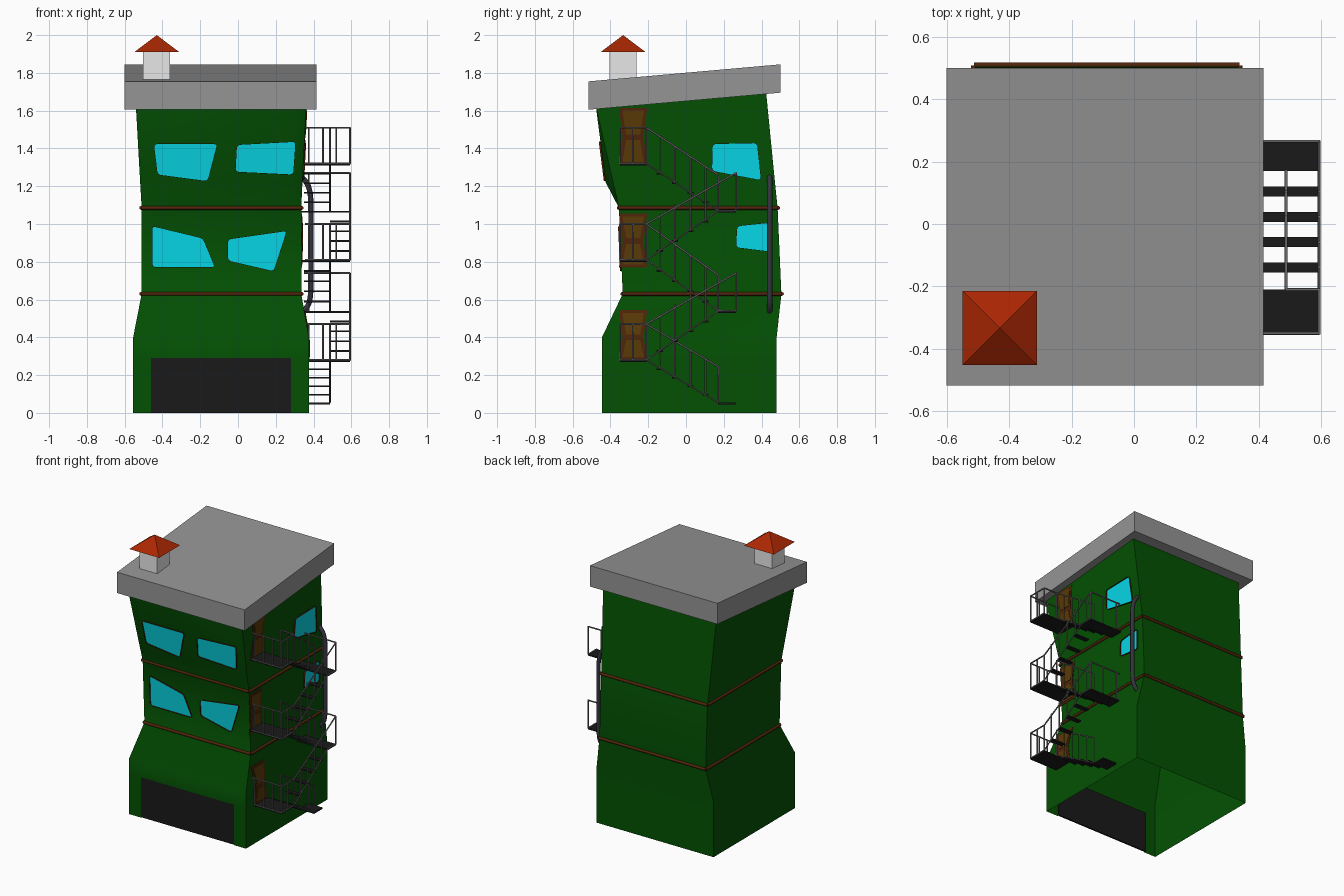
import bpy, bmesh, math
from mathutils import Vector, Matrix

if "Cube" in bpy.data.objects:
    bpy.data.objects.remove(bpy.data.objects["Cube"])


def mat(name, r, g, b):
    m = bpy.data.materials.new(name)
    m.diffuse_color = (r, g, b, 1)
    m.use_nodes = True
    m.node_tree.nodes["Principled BSDF"].inputs["Base Color"].default_value = m.diffuse_color
    return m


GREEN = mat("green wall", .001, .083, .001)
GREY = mat("roof grey", .3, .3, .3)
PALE = mat("chimney pale grey", .8, .8, .8)
RED = mat("cap red", .4, .02, .001)
GLASS = mat("window cyan", .002, .68, .8)
DARK = mat("dark metal", .01, .01, .01)
STEEL = mat("rail steel", .16, .15, .16)
TRIM = mat("trim brown", .08, .018, .003)
WOOD = mat("door wood", .1, .042, .002)
PIPE = mat("pipe slate", .035, .035, .05)


def finish(bm, name, m, smooth=0):
    bmesh.ops.recalc_face_normals(bm, faces=bm.faces)
    me = bpy.data.meshes.new(name)
    bm.to_mesh(me)
    bm.free()
    me.materials.append(m)
    ob = bpy.data.objects.new(name, me)
    bpy.context.collection.objects.link(ob)
    if smooth:
        bpy.ops.object.select_all(action='DESELECT')
        ob.select_set(True)
        bpy.context.view_layer.objects.active = ob
        bpy.ops.object.shade_smooth_by_angle(angle=math.radians(smooth))
    return ob


def box(bm, x0, x1, y0, y1, z0, z1, shear=0):
    vs = bmesh.ops.create_cube(bm, size=1)["verts"]
    for v in vs:
        c = v.co
        c.x = x0 if c.x < 0 else x1
        c.y = y0 if c.y < 0 else y1
        c.z = (z0 if c.z < 0 else z1) + shear * (c.y - y0)


def rod(bm, a, b, r=.0048, n=8):
    a, b = Vector(a), Vector(b)
    d = b - a
    M = Matrix.Translation((a + b) / 2) @ d.to_track_quat('Z', 'Y').to_matrix().to_4x4()
    bmesh.ops.create_cone(bm, cap_ends=True, segments=n, radius1=r, radius2=r,
                          depth=d.length, matrix=M)


def interp(tab, z):
    for (z0, v0), (z1, v1) in zip(tab, tab[1:]):
        if z <= z1:
            return v0 + (v1 - v0) * (z - z0) / (z1 - z0)
    return tab[-1][1]


# ---- tower shell: z front, z back, x left, x right, y corner, y front middle, y back, margin
rows = [(0, 0, -.555, .375, -.445, -.445, .48, .095),
        (.29, .29, -.555, .375, -.445, -.445, .48, .095),
        (.4, .4, -.555, .375, -.445, -.445, .48, .095),
        (.63, .63, -.51, .335, -.335, -.335, .505, .05),
        (1.085, 1.085, -.51, .335, -.355, -.355, .485, .04),
        (1.22, 1.22, -.518, .341, -.386, -.425, .471, .05),
        (1.63, 1.71, -.541, .362, -.478, -.478, .423, .05)]
bm = bmesh.new()
rings = []
for zf, zb, xl, xr, yc, ym, yb, m in rows:
    pts = [(xl, yc, zf), (xl + m, ym, zf), (xr - m, ym, zf), (xr, yc, zf), (xr, yb, zb), (xl, yb, zb)]
    rings.append([bm.verts.new(p) for p in pts])
for r, (lo, hi) in enumerate(zip(rings, rings[1:])):
    for i in range(6):
        if r == 0 and i == 1:
            continue                     # garage opening
        j = (i + 1) % 6
        bm.faces.new((lo[i], lo[j], hi[j], hi[i]))
finish(bm, "tower_walls", GREEN, 48)

bm = bmesh.new()
box(bm, -.462, .282, -.44, -.428, 0, .292)
finish(bm, "garage_door", DARK)

# ---- roof slab and chimney
bm = bmesh.new()
box(bm, -.6, .415, -.517, .5, 1.605, 1.755, .0887)
finish(bm, "roof_slab", GREY)
bm = bmesh.new()
box(bm, -.502, -.36, -.405, -.262, 1.74, 1.915)
finish(bm, "chimney", PALE)
bm = bmesh.new()
bmesh.ops.create_cone(bm, cap_ends=True, segments=4, radius1=.119 * math.sqrt(2), radius2=0, depth=.09,
                      matrix=Matrix.Translation((-.43, -.333, 1.955)) @ Matrix.Rotation(math.pi / 4, 4, 'Z'))
finish(bm, "chimney_cap", RED)

# ---- trim bands between floors
for k, r in enumerate((3, 4)):
    z, _, xl, xr, yc, _, yb, _ = rows[r]
    c = [(xl - .003, yc - .002, z), (xr + .003, yc - .002, z), (xr + .003, yb + .003, z), (xl - .003, yb + .003, z)]
    bm = bmesh.new()
    for i in range(4):
        rod(bm, c[i], c[(i + 1) % 4], .01, 10)
    finish(bm, f"trim_band_{k + 1}", TRIM, 50)

# ---- plates that follow the front or right wall
FRONT = [(r[0], r[5]) for r in rows]
RIGHT = [(r[0], r[3]) for r in rows]


def plate(name, pts, side, out, m, bevel=0, pane=None):
    bm = bmesh.new()
    vs = [bm.verts.new((u, interp(FRONT, z), z) if side == "front" else (interp(RIGHT, z), u, z))
          for u, z in pts]
    bm.faces.new(vs)
    if bevel:
        bmesh.ops.bevel(bm, geom=bm.verts[:], offset=bevel, segments=3, profile=.5, affect='VERTICES')
    off = Vector((0, -out, 0)) if side == "front" else Vector((out, 0, 0))
    ext = bmesh.ops.extrude_face_region(bm, geom=bm.faces[:])["geom"]
    for v in ext:
        if isinstance(v, bmesh.types.BMVert):
            v.co += off
    if pane:                             # sink the pane behind a thin frame lip
        bmesh.ops.recalc_face_normals(bm, faces=bm.faces)
        face = [f for f in ext if isinstance(f, bmesh.types.BMFace)][0]
        bmesh.ops.inset_region(bm, faces=[face], thickness=.002)
        sunk = bmesh.ops.extrude_face_region(bm, geom=[face])["geom"]
        if face.is_valid:
            bmesh.ops.delete(bm, geom=[face], context='FACES_ONLY')
        for g in sunk:
            if isinstance(g, bmesh.types.BMVert):
                g.co -= off * .8
            elif isinstance(g, bmesh.types.BMFace):
                g.material_index = 1
    ob = finish(bm, name, m)
    if pane:
        ob.data.materials.append(pane)


windows = [
    ("front", [(-.455, .99), (-.455, .77), (-.12, .77), (-.185, .925)]),
    ("front", [(-.055, .92), (.26, .965), (.19, .748), (-.055, .805)]),
    ("front", [(-.447, 1.425), (-.108, 1.425), (-.16, 1.225), (-.427, 1.26)]),
    ("front", [(-.007, 1.42), (.306, 1.437), (.294, 1.26), (-.015, 1.275)]),
    ("right", [(.27, .99), (.44, 1.008), (.44, .853), (.263, .875)]),
    ("right", [(.14, 1.425), (.377, 1.43), (.399, 1.23), (.136, 1.28)])]
for i, (side, pts) in enumerate(windows):
    plate(f"window_{i + 1}", pts, side, .009, TRIM, .018, GLASS)

# ---- waisted doors, each with an upper and a lower panel
for i, (z0, zm, z1) in enumerate([(.28, .4, .545), (.77, .91, 1.055), (1.31, 1.46, 1.615)]):
    for part, za, zb in (("lower", z0, zm), ("upper", zm, z1)):
        wa, wb = (.075, .055) if part == "lower" else (.055, .075)
        c = -.28
        plate(f"door_{i + 1}_{part}_frame", [(c - wa, za), (c + wa, za), (c + wb, zb), (c - wb, zb)],
              "right", .003, TRIM)
        plate(f"door_{i + 1}_{part}_panel",
              [(c - wa + .018, za + .015), (c + wa - .018, za + .015), (c + wb - .018, zb - .015),
               (c - wb + .018, zb - .015)], "right", .006, WOOD)

# ---- drain pipe
cu = bpy.data.curves.new("drain_pipe", 'CURVE')
cu.dimensions = '3D'
cu.bevel_depth = .014
cu.bevel_resolution = 2
cu.use_fill_caps = True
path = [(.335, .53), (.362, .55), (.385, .6), (.387, .75), (.387, 1.05), (.385, 1.16), (.365, 1.225), (.335, 1.25)]
sp = cu.splines.new('NURBS')
sp.points.add(len(path) - 1)
for p, (x, z) in zip(sp.points, path):
    p.co = (x, .443, z, 1)
sp.use_endpoint_u = True
sp.order_u = 3
sp.resolution_u = 4
cu.materials.append(PIPE)
pipe = bpy.data.objects.new("drain_pipe", cu)
bpy.context.collection.objects.link(pipe)
bpy.ops.object.select_all(action='DESELECT')
pipe.select_set(True)
bpy.context.view_layer.objects.active = pipe
bpy.ops.object.convert(target='MESH')
bpy.ops.object.shade_smooth_by_angle(angle=math.radians(60))

# ---- fire escape: platforms in front, landings behind, flights between
XI, XM, XO = .375, .487, .593
H = .19
treads = bmesh.new()
rails = bmesh.new()
doors_z = [.28, .81, 1.32]
land_z = [.055, .54, 1.07]


def flight(zf, zb, x0, x1, xr, yend):
    for k in range(1, 5):
        y, z = -.22 + k * .081, zf + (zb - zf) * k / 5
        box(treads, x0, x1, y - .016, y + .016, z - .009, z)
        rod(rails, (xr, y, z), (xr, y, z + H))
    top = zb + (H + .01 if yend > .2 else H)
    rod(rails, (xr, -.21, zf + H), (xr, yend, top))
    rod(rails, (xr, -.21, zf), (xr, .17, zb), .004)
    rod(rails, (xr, yend, zb), (xr, yend, top))


for i, (zp, zl) in enumerate(zip(doors_z, land_z)):
    # platform with its front and outer rail
    box(treads, interp(RIGHT, zp) - .002, XO, -.35, -.21, zp - .01, zp)
    for x in (XI, .45, .52, XO):
        rod(rails, (x, -.35, zp), (x, -.35, zp + H))
    for y in (-.28, -.21):
        rod(rails, (XO, y, zp), (XO, y, zp + H))
    rod(rails, (XM, -.21, zp), (XM, -.21, zp + H))
    for h in (0, H):
        rod(rails, (XI - .02, -.35, zp + h), (XO, -.35, zp + h))
        rod(rails, (XO, -.35, zp + h), (XO, -.21, zp + h))
    if i == 2:
        rod(rails, (XM, -.21, zp + H), (XO, -.21, zp + H))
    # landing, full width except at the ground
    xl = interp(RIGHT, zl) - .002
    box(treads, xl, XM if i == 0 else XO, .17, .265, zl - .01, zl)
    if i:
        for x in (XI, XM):
            rod(rails, (x, .265, zl), (x, .265, zl + .2))
        rod(rails, (xl, .265, zl + .2), (XO, .265, zl + .2))
        rod(rails, (XO, .17, zl), (XO, .265, zl))
        flight(doors_z[i - 1], zl, XM, XO, XO, .265)      # outer flight up to the landing
    flight(zp, zl, XI - .005 - .02 * (i > 0), XM, XM, .17)  # inner flight up to the platform
finish(treads, "stair_treads_and_platforms", DARK)
finish(rails, "stair_railings", STEEL, 50)
